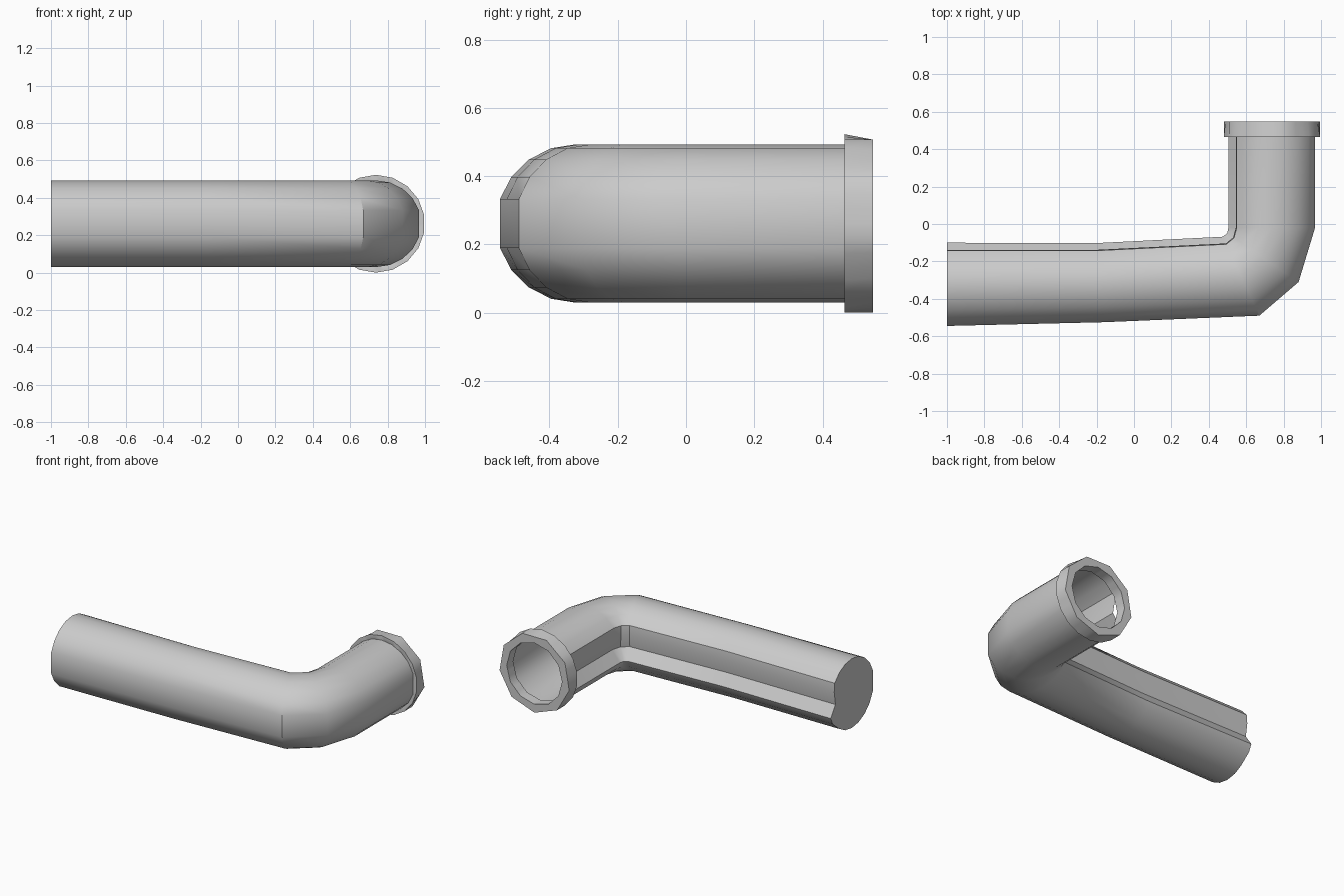
import bpy, bmesh
from math import sin, cos, pi, radians
from mathutils import Vector

if "Cube" in bpy.data.objects:
    bpy.data.objects.remove(bpy.data.objects["Cube"])

CZ, R, N = 0.2615, 0.232, 20


def build(name, rings, cap_start=False, close=False):
    """Skin a list of equal-length rings into one object."""
    bm = bmesh.new()
    loops = [[bm.verts.new(p) for p in ring] for ring in rings]
    pairs = list(zip(loops, loops[1:]))
    if close:
        pairs.append((loops[-1], loops[0]))
    for a, b in pairs:
        n = len(a)
        for i in range(n):
            j = (i + 1) % n
            bm.faces.new((a[i], a[j], b[j], b[i]))
    if cap_start:
        bm.faces.new(loops[0][::-1])
    bmesh.ops.recalc_face_normals(bm, faces=bm.faces)
    me = bpy.data.meshes.new(name)
    bm.to_mesh(me)
    bm.free()
    ob = bpy.data.objects.new(name, me)
    bpy.context.collection.objects.link(ob)
    bpy.ops.object.select_all(action='DESELECT')
    ob.select_set(True)
    bpy.context.view_layer.objects.active = ob
    bpy.ops.object.shade_smooth_by_angle(angle=radians(33))
    return ob


# pipe cross-section: u = -1 outside of bend, +1 inside, with a dent on the inside
dent = {1: (0.83, 0.33), 0: (0.77, -0.04), 19: (1.0, -0.36), 18: (0.9, -0.56)}
section = []
for i in range(N):
    if i == 10:          # flat facet on the outside of the bend
        continue
    a = 2 * pi * i / N
    section.append(dent.get(i, (cos(a) / (cos(pi / 10) if cos(a) < 0 else 1), sin(a))))
section = [(max(u, -1), v) for u, v in section]

# pipe stations in plan: (outer point, inner point)
stations = [((-1, -0.545), (-1, -0.10)),
            ((-0.16, -0.525), (-0.2, -0.102)),
            ((0.67, -0.49), (0.475, -0.068)),
            ((0.88, -0.31), (0.498, -0.05)),
            ((0.968, -0.02), (0.505, -0.02)),
            ((0.968, 0.47), (0.505, 0.47))]
rings = []
for outer, inner in stations:
    o, i = Vector(outer), Vector(inner)
    mid, half = (o + i) / 2, (i - o) / 2
    rings.append([(mid.x + half.x * u, mid.y + half.y * u, CZ + R * v)
                  for u, v in section])
build("bent_pipe", rings, cap_start=True)


# socket collar: round at the pipe side, coarser polygon at the open mouth
def ring(r, y, sides=None):
    pts = []
    for k in range(36):
        a = 2 * pi * k / 36 - pi / 2
        rr = r
        n = sides or 18
        m = (a + pi / 2) % (2 * pi / n) - pi / n
        rr = r * cos(pi / n) / cos(m)
        pts.append((0.738 + rr * cos(a), y, CZ + rr * sin(a)))
    return pts


build("socket_collar", [ring(0.226, 0.465), ring(0.2615, 0.465),
                        ring(0.2615, 0.548, 9), ring(0.205, 0.548, 12),
                        ring(0.205, 0.48, 12)], close=True)
